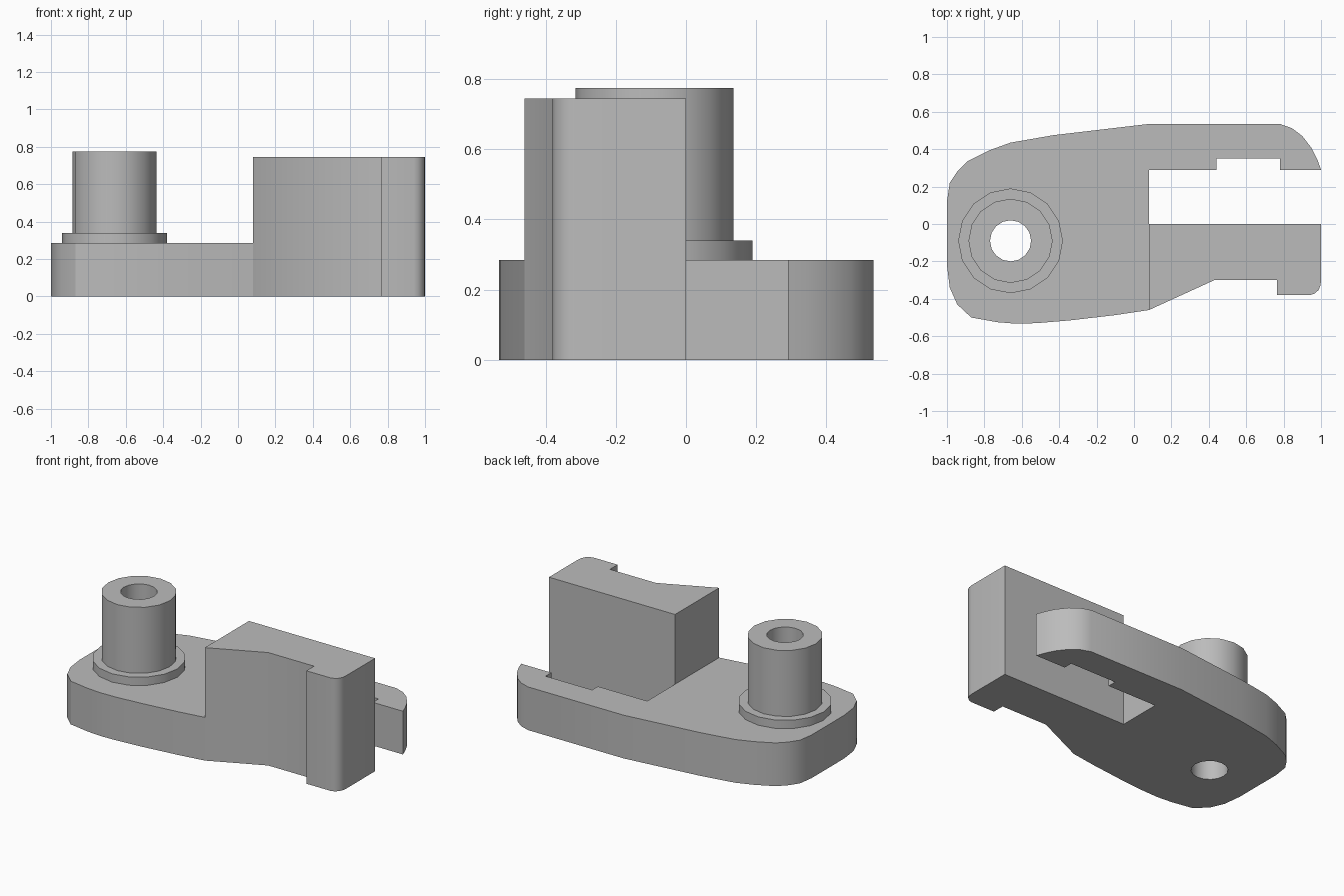
import bpy
import bmesh
from math import radians
from mathutils import Matrix, Vector

if "Cube" in bpy.data.objects:
    bpy.data.objects.remove(bpy.data.objects["Cube"])

BASE_TOP, JAW_TOP = 0.285, 0.745
PIN = Vector((-0.66, -0.09, 0))
SIDES = 16

# Single flat grey
grey = bpy.data.materials.new("grey")
grey.use_nodes = True
colour = (0.5, 0.5, 0.5, 1)
grey.diffuse_color = colour
grey.node_tree.nodes["Principled BSDF"].inputs["Base Color"].default_value = colour


def make_object(name, bm):
    bmesh.ops.recalc_face_normals(bm, faces=bm.faces)
    mesh = bpy.data.meshes.new(name)
    bm.to_mesh(mesh)
    bm.free()
    mesh.materials.append(grey)
    obj = bpy.data.objects.new(name, mesh)
    bpy.context.collection.objects.link(obj)
    return obj


def activate(obj):
    bpy.ops.object.select_all(action="DESELECT")
    obj.select_set(True)
    bpy.context.view_layer.objects.active = obj


def prism(name, outline, height):
    bm = bmesh.new()
    face = bm.faces.new([bm.verts.new((x, y, 0)) for x, y in outline])
    result = bmesh.ops.extrude_face_region(bm, geom=[face], use_keep_orig=True)
    top = [v for v in result["geom"] if isinstance(v, bmesh.types.BMVert)]
    bmesh.ops.translate(bm, verts=top, vec=(0, 0, height))
    return make_object(name, bm)


def lathe(name, profile):
    bm = bmesh.new()
    verts = [bm.verts.new(PIN + Vector((r, 0, z))) for r, z in profile]
    edges = [bm.edges.new(pair) for pair in zip(verts, verts[1:])]
    bmesh.ops.spin(bm, geom=verts + edges, cent=PIN, axis=(0, 0, 1),
                   angle=radians(360), steps=SIDES, use_merge=True)
    bmesh.ops.remove_doubles(bm, verts=bm.verts, dist=0.0005)
    return make_object(name, bm)


# Base plate: rounded end, tapering body and a notched rear arm
base = prism("base_plate", [
    (0.08, -0.46), (-0.1, -0.487), (-0.34, -0.515), (-0.52, -0.53),
    (-0.63, -0.533), (-0.73, -0.525), (-0.87, -0.5), (-0.945, -0.43),
    (-0.985, -0.34), (-1, -0.22), (-1, 0.12), (-0.985, 0.22),
    (-0.945, 0.28), (-0.89, 0.335), (-0.77, 0.395), (-0.66, 0.435),
    (-0.43, 0.475), (0.08, 0.535), (0.78, 0.535), (0.845, 0.512),
    (0.9, 0.47), (0.95, 0.405), (0.98, 0.345), (1, 0.29),
    (0.78, 0.29), (0.78, 0.35), (0.44, 0.35), (0.44, 0.29), (0.08, 0.29),
    (0.08, 0)], BASE_TOP)

# Tall front jaw with a rounded lip
jaw = prism("front_jaw", [
    (0.08, 0), (0.08, -0.46), (0.43, -0.3), (0.765, -0.3), (0.765, -0.38),
    (0.94, -0.38), (0.965, -0.372), (0.985, -0.355), (0.996, -0.332),
    (1, -0.305), (1, 0)], JAW_TOP)

# Hollow post standing on a collar
post = lathe("hollow_post", [
    (0.28, BASE_TOP), (0.28, 0.34), (0.225, 0.34), (0.225, 0.775),
    (0.11, 0.775), (0.11, BASE_TOP)])

# Bore through the base plate
bm = bmesh.new()
bmesh.ops.create_cone(bm, cap_ends=True, segments=SIDES, radius1=0.11,
                      radius2=0.11, depth=1, matrix=Matrix.Translation(PIN))
drill = make_object("bore_cutter", bm)
drill.hide_render = True
bore = base.modifiers.new("bore", "BOOLEAN")
bore.operation = "DIFFERENCE"
bore.solver = "EXACT"
bore.object = drill
activate(base)
bpy.ops.object.modifier_apply(modifier=bore.name)
bpy.data.objects.remove(drill)

# Smooth the curved walls and keep the corners crisp
for part in (base, jaw, post):
    activate(part)
    bpy.ops.object.shade_smooth_by_angle(angle=radians(30))
